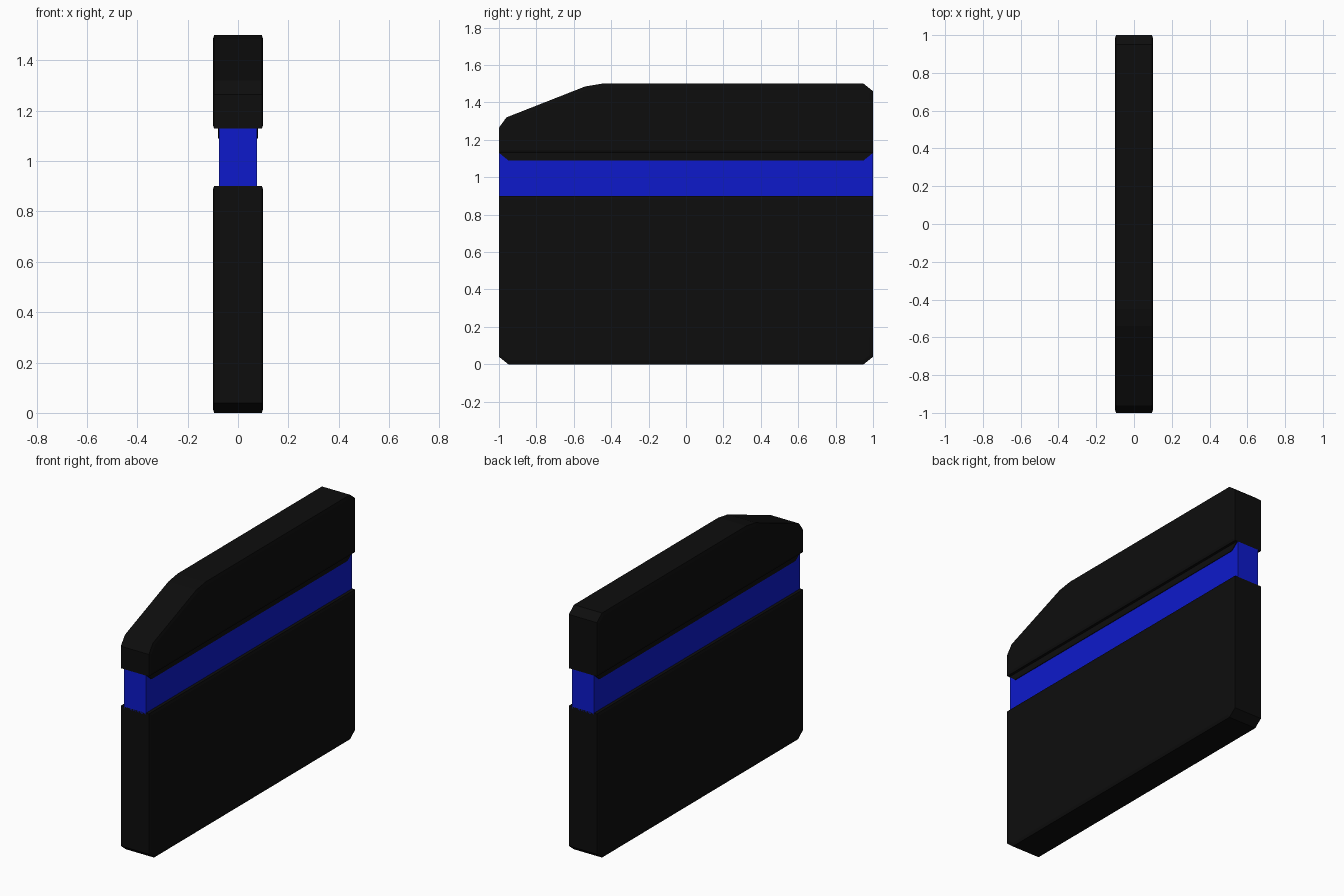
import bpy, bmesh

if "Cube" in bpy.data.objects:
    bpy.data.objects.remove(bpy.data.objects["Cube"])


def material(name, rgb):
    m = bpy.data.materials.new(name)
    m.diffuse_color = (*rgb, 1)
    m.use_nodes = True
    m.node_tree.nodes["Principled BSDF"].inputs["Base Color"].default_value = m.diffuse_color
    return m


BLACK = material("black", (0.004, 0.004, 0.004))
BLUE = material("blue", (0.004, 0.01, 0.6))


def slab(name, profile, half, mat, inset=0.0, bulge=0.0):
    """Extrude a (y, z) profile across x, optionally with a shallow bevelled rim."""
    bm = bmesh.new()
    face = bm.faces.new([bm.verts.new((-half, y, z)) for y, z in profile])
    ext = bmesh.ops.extrude_face_region(bm, geom=[face], use_keep_orig=True)
    for v in ext["geom"]:
        if isinstance(v, bmesh.types.BMVert):
            v.co.x = half
    bmesh.ops.recalc_face_normals(bm, faces=bm.faces[:])
    if inset:
        caps = [f for f in bm.faces if abs(f.normal.x) > 0.9]
        bmesh.ops.inset_individual(bm, faces=caps, thickness=inset, depth=0)
        for f in caps:
            for v in f.verts:
                v.co.x += bulge if v.co.x > 0 else -bulge
    me = bpy.data.meshes.new(name)
    bm.to_mesh(me)
    bm.free()
    me.materials.append(mat)
    ob = bpy.data.objects.new(name, me)
    bpy.context.collection.objects.link(ob)
    return ob


# Lower body with chamfered bottom corners
slab("lower_body", [(-1, 0.04), (-0.95, 0), (0.95, 0), (1, 0.04), (1, 0.9), (-1, 0.9)],
     0.095, BLACK, 0.02, 0.005)

# Recessed coloured band
slab("band", [(-1, 0.89), (1, 0.89), (1, 1.13), (-1, 1.13)], 0.075, BLUE)

# Upper body with sloped front shoulder
slab("upper_body", [(-1, 1.13), (1, 1.13), (1, 1.46), (0.95, 1.5), (-0.45, 1.5),
                    (-0.54, 1.485), (-0.96, 1.32), (-1, 1.265)],
     0.095, BLACK, 0.02, 0.005)

# Thin lip under the upper body, overlapping the band
slab("upper_lip", [(-0.95, 1.09), (0.95, 1.09), (0.999, 1.13), (-0.999, 1.13)], 0.079, BLACK)
